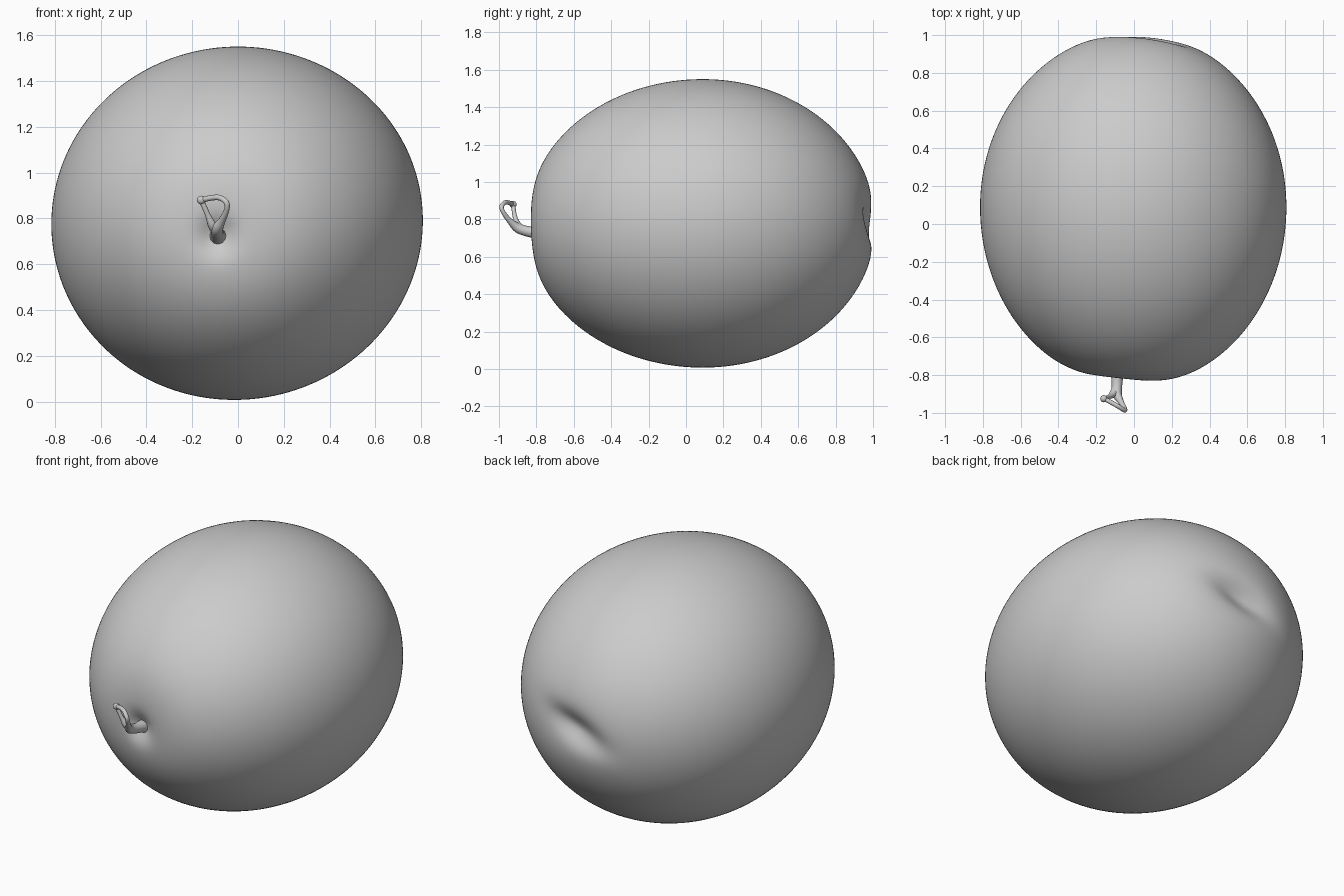
import bpy, bmesh, math
from mathutils import Vector

if "Cube" in bpy.data.objects:
    bpy.data.objects.remove(bpy.data.objects["Cube"], do_unlink=True)

grey = bpy.data.materials.new("plain grey")
grey.use_nodes = True
colour = (0.6, 0.6, 0.6, 1)
grey.diffuse_color = colour
grey.node_tree.nodes["Principled BSDF"].inputs["Base Color"].default_value = colour

CY, CZ = 0.09, 0.775            # widest point of the fruit
HALF_X, HALF_Z = 0.815, 0.775   # half width and half height
FRONT, BACK = 0.95, 0.925       # half lengths before the ends are pressed in


def dent(u, v, su, sv):
    """Soft round hollow of unit depth."""
    return math.exp(-(u / su) ** 2 / 2 - (v / sv) ** 2 / 2)


def shape(lon, lat):
    """Point on the fruit: lat runs 0..pi from front to back, lon turns about y."""
    slim = 1 - 0.02 * max(0, math.cos(lon + math.pi / 4)) ** 2
    x = HALF_X * slim * math.sin(lat) * math.cos(lon)
    z = CZ + HALF_Z * slim * math.sin(lat) * math.sin(lon)
    c = math.cos(lat)
    if c > 0:
        # broad flat and the small hollow around the stem
        press = 0.038 * dent(x + 0.07, z - 0.76, 0.17, 0.17) \
            + 0.045 * dent(x + 0.09, z - 0.725, 0.055, 0.055)
        y = CY - FRONT * c + press * min(1, 2 * c)
    else:
        # broad flat and the slanted crease at the rear
        dx, dz = x - 0.04, z - 0.79
        along, across = dx * 0.944 + dz * 0.33, dz * 0.944 - dx * 0.33
        press = 0.025 * dent(x - 0.08, z - 0.79, 0.14, 0.1) \
            + 0.048 * dent(along, across, 0.13, 0.055)
        y = CY - BACK * c - press * min(1, -2 * c)
    return x, y, z


# Fruit body: sphere grid with its poles along y
SEGMENTS, RINGS = 160, 120
bm = bmesh.new()
rings = [[bm.verts.new(shape(2 * math.pi * i / SEGMENTS, math.pi * k / RINGS))
          for i in range(SEGMENTS)] for k in range(1, RINGS)]
front = bm.verts.new(shape(0, 0))
back = bm.verts.new(shape(0, math.pi))
for i in range(SEGMENTS):
    j = (i + 1) % SEGMENTS
    for a, b in zip(rings, rings[1:]):
        bm.faces.new((a[i], a[j], b[j], b[i]))
    bm.faces.new((front, rings[0][j], rings[0][i]))
    bm.faces.new((back, rings[-1][i], rings[-1][j]))
bmesh.ops.recalc_face_normals(bm, faces=bm.faces)
mesh = bpy.data.meshes.new("fruit_body")
bm.to_mesh(mesh)
bm.free()
mesh.materials.append(grey)
mesh.shade_smooth()
body = bpy.data.objects.new("fruit_body", mesh)
bpy.context.collection.objects.link(body)


def catmull(points, steps):
    """Smooth curve through the points."""
    pts = [Vector(p) for p in points]
    pts = [2 * pts[0] - pts[1]] + pts + [2 * pts[-1] - pts[-2]]
    out = []
    for a, b, c, d in zip(pts, pts[1:], pts[2:], pts[3:]):
        for i in range(steps):
            t = i / steps
            out.append(0.5 * (2 * b + (c - a) * t + (2 * a - 5 * b + 4 * c - d) * t ** 2
                              + (3 * b - a - 3 * c + d) * t ** 3))
    out.append(pts[-2])
    return out


def tube(name, points):
    """Round tube through points of (x, y, z, radius)."""
    data = bpy.data.curves.new(name, "CURVE")
    data.dimensions = "3D"
    data.bevel_depth = 1.0
    data.bevel_resolution = 4
    data.use_fill_caps = True
    path = catmull(points, 6)
    spline = data.splines.new("POLY")
    spline.points.add(len(path) - 1)
    for p, v in zip(spline.points, path):
        p.co = (v[0], v[1], v[2], 1)
        p.radius = v[3]
    spline.use_smooth = True
    data.materials.append(grey)
    obj = bpy.data.objects.new(name, data)
    bpy.context.collection.objects.link(obj)


# Stem: thick root that forks into a twisted loop
tip = (-0.16, -0.925, 0.88)
tube("stem_main", [(-0.085, -0.73, 0.715, 0.045), (-0.088, -0.79, 0.727, 0.034),
                   (-0.09, -0.85, 0.737, 0.028), (-0.09, -0.9, 0.755, 0.026),
                   (-0.07, -0.94, 0.79, 0.016), (-0.05, -0.975, 0.835, 0.012),
                   (-0.05, -0.986, 0.868, 0.012), (-0.08, -0.968, 0.89, 0.012),
                   (-0.12, -0.945, 0.889, 0.012), (*tip, 0.012)])
tube("stem_branch", [(-0.093, -0.87, 0.743, 0.022), (-0.112, -0.9, 0.77, 0.02),
                     (-0.132, -0.915, 0.815, 0.012), (*tip, 0.012)])

# Knob where the two branches meet
bpy.ops.mesh.primitive_uv_sphere_add(segments=24, ring_count=12, radius=0.019, location=tip)
knob = bpy.context.object
knob.name = "stem_knob"
knob.data.materials.append(grey)
knob.data.shade_smooth()
